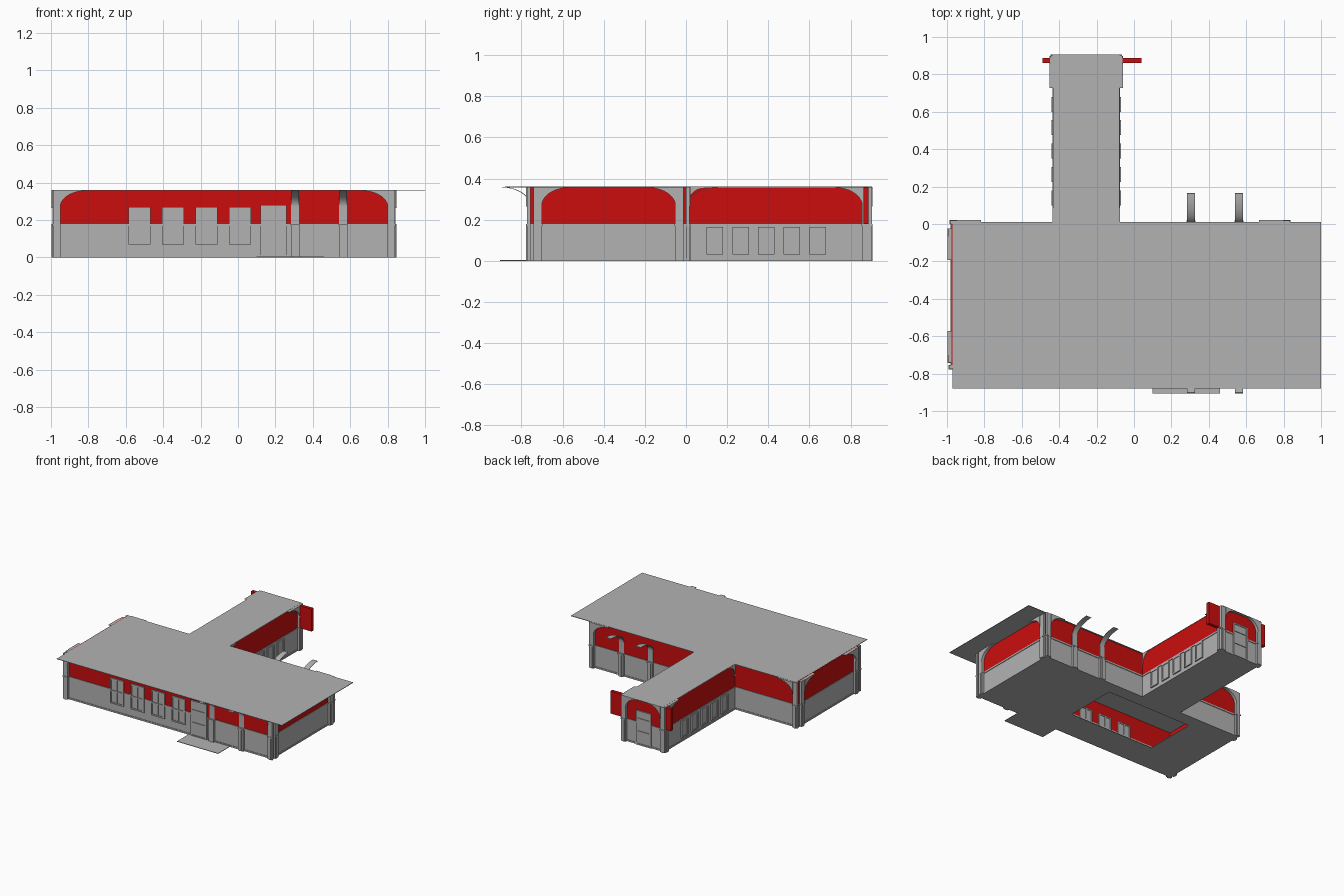
import bpy, bmesh, math
from mathutils import Vector

if "Cube" in bpy.data.objects:
    bpy.data.objects.remove(bpy.data.objects["Cube"], do_unlink=True)


def material(name, colour):
    m = bpy.data.materials.new(name)
    m.use_nodes = True
    m.diffuse_color = colour
    m.node_tree.nodes["Principled BSDF"].inputs["Base Color"].default_value = colour
    return m


GREY = material("concrete grey", (0.45, 0.45, 0.45, 1))
RED = material("wall red", (0.60, 0.004, 0.004, 1))
H, SILL = 0.36, 0.18

# Each wall: fixed coordinate, start, end, run axis, outward sign
WALLS = {
    "front": (-0.755, -0.975, 0.825, "x", -1),
    "right": (0.825, -0.755, 0.0, "y", 1),
    "left": (-0.975, -0.755, 0.0, "y", -1),
    "back_right": (0.0, -0.08, 0.825, "x", 1),
    "back_left": (0.0, -0.975, -0.43, "x", 1),
    "stem_right": (-0.08, 0.0, 0.885, "y", 1),
    "stem_left": (-0.43, 0.0, 0.885, "y", -1),
    "stem_end": (0.885, -0.43, -0.08, "x", 1),
}


def place(wall, u, d, z):
    """Point at run position u, distance d in front of a wall, height z."""
    base, _, _, axis, sign = WALLS[wall]
    off = base + sign * d
    return Vector((u, off, z)) if axis == "x" else Vector((off, u, z))


def finish(name, bm, mat):
    bmesh.ops.recalc_face_normals(bm, faces=bm.faces)
    me = bpy.data.meshes.new(name)
    bm.to_mesh(me)
    bm.free()
    me.materials.append(mat)
    ob = bpy.data.objects.new(name, me)
    bpy.context.collection.objects.link(ob)
    return ob


def prism(name, loop, shift, mat):
    """Extrude a closed loop of points along a vector."""
    bm = bmesh.new()
    face = bm.faces.new([bm.verts.new(p) for p in loop])
    out = bmesh.ops.extrude_face_region(bm, geom=[face])
    bmesh.ops.translate(bm, vec=shift, verts=[g for g in out["geom"] if isinstance(g, bmesh.types.BMVert)])
    return finish(name, bm, mat)


def slab(name, x0, x1, y0, y1, z0, z1, mat=GREY):
    loop = [Vector(p) for p in ((x0, y0, z0), (x1, y0, z0), (x1, y1, z0), (x0, y1, z0))]
    return prism(name, loop, Vector((0, 0, z1 - z0)), mat)


def panel(name, wall, u0, u1, z0, z1, d0, d1, mat=GREY):
    loop = [place(wall, u, d0, z) for u, z in ((u0, z0), (u1, z0), (u1, z1), (u0, z1))]
    return prism(name, loop, place(wall, 0, d1, 0) - place(wall, 0, d0, 0), mat)


def spandrel(wall, u, way, proud=0.022, rx=0.12):
    """Curved corner filling under the roof, running from u in direction way."""
    pts = [(u, H)]
    for i in range(11):
        t = math.pi / 2 * i / 10
        pts.append((u + way * rx * (1 - math.cos(t)), H - 0.095 + 0.09 * math.sin(t)))
    pts.append((u + way * rx, H))
    loop = [place(wall, a, 0, z) for a, z in pts]
    prism(wall + "_arch_corner", loop, place(wall, 0, proud, 0) - place(wall, 0, 0, 0), GREY)


def column(wall, u, width=0.045, proud=0.018, top=H):
    panel(wall + "_column", wall, u - width / 2, u + width / 2, 0, top, 0, proud)
    panel(wall + "_column_rib", wall, u - width / 5, u + width / 5, 0, SILL, 0, proud + 0.004)
    panel(wall + "_column_cap", wall, u - width * 0.55, u + width * 0.55, SILL - 0.01, SILL, 0, proud + 0.004)


def framed(name, wall, u0, u1, z0, z1, bars):
    """Pane with a raised frame and crossbars, seen on both sides of the wall."""
    panel(name + "_pane", wall, u0, u1, z0, z1, -0.016, 0.005)
    b = 0.011
    for a, c in ((u0, u0 + b), (u1 - b, u1)):
        panel(name + "_jamb", wall, a, c, z0, z1, -0.02, 0.010)
    for z in [z0, z1 - b] + bars:
        panel(name + "_rail", wall, u0, u1, z, z + b, -0.02, 0.010)


def buttress(wall, u, reach):
    """Column whose upper part is a thin sheet sweeping out under the sky."""
    column(wall, u, 0.045, 0.016, SILL)
    prof = [(0.006, SILL)]
    for i in range(13):
        t = math.pi / 2 * i / 12
        prof.append((0.006 + reach * (1 - math.cos(t)), 0.27 + 0.088 * math.sin(t)))
    loop = [place(wall, u - 0.022, d, z) for d, z in prof]
    loop += [place(wall, u - 0.022, d - 0.003, z + 0.002) for d, z in reversed(prof)]
    ob = prism(wall + "_curved_buttress", loop, place(wall, 0.044, 0, 0) - place(wall, 0, 0, 0), GREY)
    bpy.context.view_layer.objects.active = ob
    ob.select_set(True)
    bpy.ops.object.shade_smooth_by_angle(angle=math.radians(35))
    ob.select_set(False)


# Walls: grey base, red upper band, sill and skirting
for w, (_, a, b, _, _) in WALLS.items():
    panel(w + "_lower_wall", w, a, b, 0, SILL, -0.012, 0)
    panel(w + "_upper_wall", w, a, b, SILL, H, -0.012, 0, RED)
    panel(w + "_sill", w, a, b, SILL - 0.012, SILL, 0, 0.005)
    panel(w + "_skirting", w, a, b, 0, 0.012, 0, 0.004)

# Corner columns with curved arch corners: wall, position, direction of the arch
for w, u, way in (("front", -0.97, 1), ("front", 0.82, -1), ("right", -0.72, 1), ("right", -0.033, -1),
                  ("left", -0.72, 1), ("left", -0.045, -1), ("back_right", 0.815, -1),
                  ("back_left", -0.965, 1), ("stem_right", 0.875, -1), ("stem_left", 0.875, -1),
                  ("stem_end", -0.425, 1), ("stem_end", -0.085, -1)):
    column(w, u, 0.04)
    spandrel(w, u + way * 0.018, way, rx=0.1 if w == "stem_end" else 0.13)
for w in ("stem_right", "stem_left"):
    spandrel(w, 0.005, 1, proud=0.005, rx=0.08)

# Sweeping buttresses on the front and back
for u in (0.305, 0.562):
    buttress("front", u, 0.144)
    buttress("back_right", u, 0.16)

# Front windows and doors
for i in range(4):
    u = -0.585 + i * 0.179
    framed("front_window", "front", u, u + 0.118, 0.07, 0.27, [0.165])
    panel("front_window_mullion", "front", u + 0.055, u + 0.063, 0.07, 0.27, -0.02, 0.009)
framed("front_door", "front", 0.12, 0.26, 0.0, 0.28, [0.1, 0.2])
framed("stem_door", "stem_end", -0.32, -0.19, 0.0, 0.27, [0.1, 0.2])

# Low panels along the stem
for w in ("stem_right", "stem_left"):
    for i in range(5):
        u = 0.10 + i * 0.125
        framed(w + "_low_panel", w, u, u + 0.08, 0.03, 0.165, [])

# Red wing plates at the end of the stem
slab("wing_plate_right", -0.08, 0.04, 0.862, 0.888, SILL, H - 0.003, RED)
slab("wing_plate_left", -0.49, -0.43, 0.862, 0.888, SILL, H - 0.003, RED)

# Thin flat roofs
slab("main_roof", -0.97, 1.0, -0.88, 0.01, H - 0.003, H + 0.001)
slab("stem_roof", -0.432, -0.078, 0.01, 0.905, H - 0.003, H + 0.001)

# Floor with an open bay, and the front step
slab("floor_right", 0.15, 0.825, -0.755, 0, 0, 0.004)
slab("floor_left", -0.975, -0.60, -0.755, 0, 0, 0.004)
slab("floor_front", -0.60, 0.15, -0.755, -0.52, 0, 0.004)
slab("floor_back", -0.60, 0.15, -0.10, 0, 0, 0.004)
slab("stem_floor", -0.43, -0.08, 0, 0.885, 0, 0.004)
slab("front_step", 0.10, 0.46, -0.905, -0.755, 0, 0.004)
